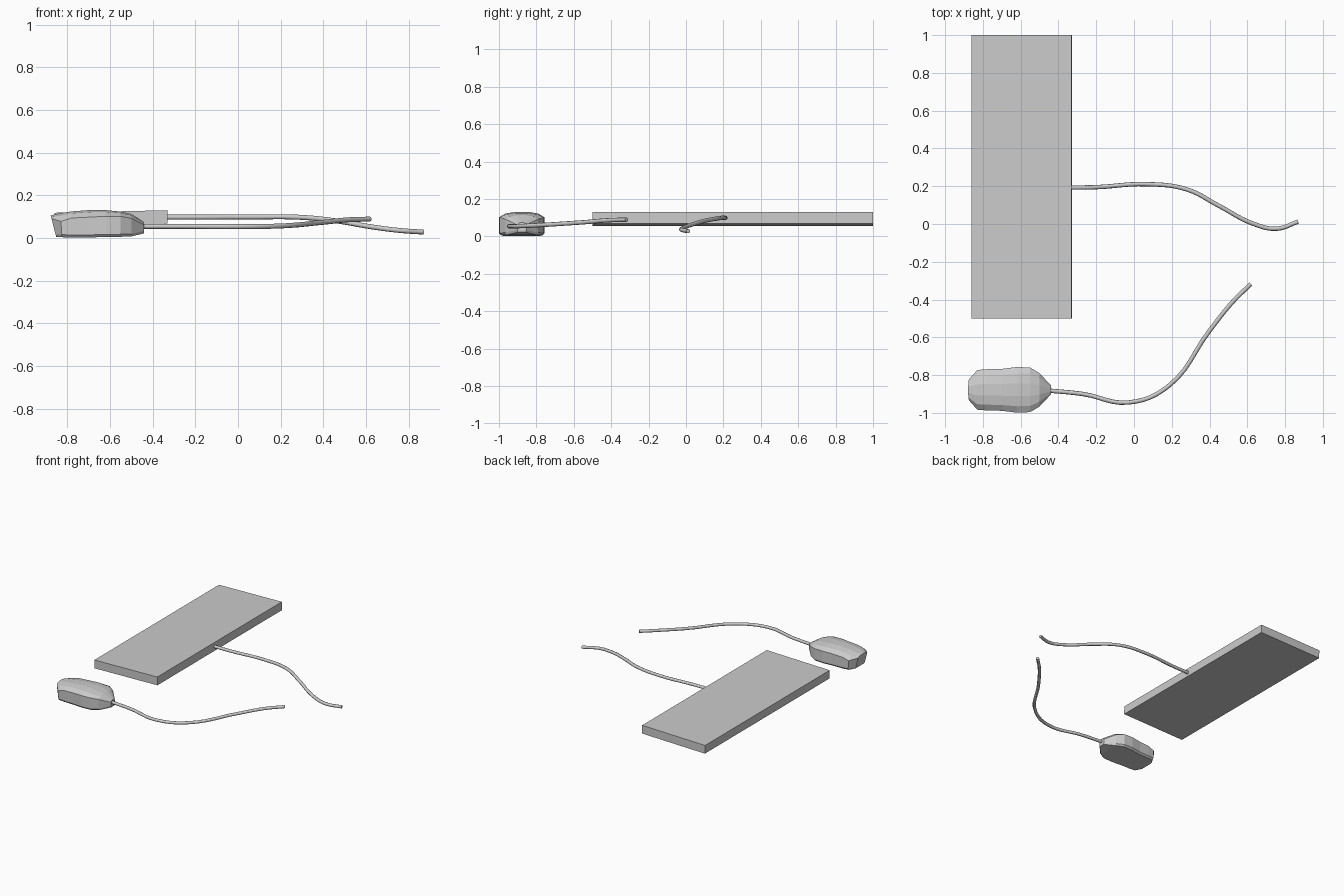
import bpy, bmesh
from math import atan2

if "Cube" in bpy.data.objects:
    bpy.data.objects.remove(bpy.data.objects["Cube"])


def mesh_object(name, bm):
    bmesh.ops.recalc_face_normals(bm, faces=bm.faces[:])
    me = bpy.data.meshes.new(name)
    bm.to_mesh(me)
    bm.free()
    ob = bpy.data.objects.new(name, me)
    bpy.context.collection.objects.link(ob)
    return ob


def cable(name, points, radius=0.0115):
    cu = bpy.data.curves.new(name, 'CURVE')
    cu.dimensions = '3D'
    cu.bevel_depth = radius
    cu.bevel_resolution = 2
    cu.resolution_u = 6
    cu.use_fill_caps = True
    sp = cu.splines.new('BEZIER')
    sp.bezier_points.add(len(points) - 1)
    for bp, p in zip(sp.bezier_points, points):
        bp.co = p
        bp.handle_left_type = bp.handle_right_type = 'AUTO'
    ob = bpy.data.objects.new(name, cu)
    bpy.context.collection.objects.link(ob)
    return ob


# keyboard slab, slightly tilted towards its cable side
bm = bmesh.new()
bmesh.ops.create_cube(bm, size=1)
for v in bm.verts:
    v.co.x *= 0.53
    v.co.y *= 1.5
    v.co.z *= 0.063
keyboard = mesh_object("keyboard", bm)
keyboard.location = (-0.595, 0.25, 0.093)
keyboard.rotation_euler.y = -atan2(0.012, 0.53)

# mouse body lofted along x: bottom x, top x, half width, bottom z, shoulder z, top z
stations = [
    (-0.852, -0.878, 0.055, 0.006, 0.092, 0.106),
    (-0.825, -0.832, 0.105, 0.004, 0.078, 0.117),
    (-0.780, -0.780, 0.109, 0.003, 0.094, 0.125),
    (-0.700, -0.700, 0.111, 0.003, 0.098, 0.131),
    (-0.620, -0.620, 0.121, 0.005, 0.102, 0.131),
    (-0.550, -0.550, 0.118, 0.006, 0.102, 0.124),
    (-0.500, -0.500, 0.088, 0.008, 0.092, 0.113),
    (-0.440, -0.440, 0.024, 0.022, 0.062, 0.075),
]
bm = bmesh.new()
rings = []
for xb, xt, w, zb, zs, zt in stations:
    half = [(0.9 * w, zb), (w, zb + 0.012), (w, zs),
            (0.72 * w, zs + 0.7 * (zt - zs)), (0.28 * w, zt)]
    section = half + [(-y, z) for y, z in reversed(half)]
    rings.append([bm.verts.new((xb + (xt - xb) * (z - zb) / (zt - zb), y - 0.878, z))
                  for y, z in section])
for a, b in zip(rings, rings[1:]):
    for i in range(len(a)):
        j = (i + 1) % len(a)
        bm.faces.new((a[i], a[j], b[j], b[i]))
bm.faces.new(rings[0])
bm.faces.new(rings[-1])
mesh_object("mouse_body", bm)

# cables
cable("mouse_cable", [(-0.45, -0.882, 0.055), (-0.27, -0.9, 0.055), (-0.03, -0.945, 0.054),
                      (0.18, -0.86, 0.056), (0.40, -0.565, 0.074), (0.52, -0.415, 0.086),
                      (0.618, -0.318, 0.089)])
cable("keyboard_cable", [(-0.335, 0.193, 0.098), (-0.2, 0.195, 0.098), (0.07, 0.211, 0.099),
                         (0.28, 0.183, 0.098), (0.45, 0.096, 0.082), (0.63, 0.002, 0.052),
                         (0.755, -0.025, 0.036), (0.868, 0.012, 0.028)])
